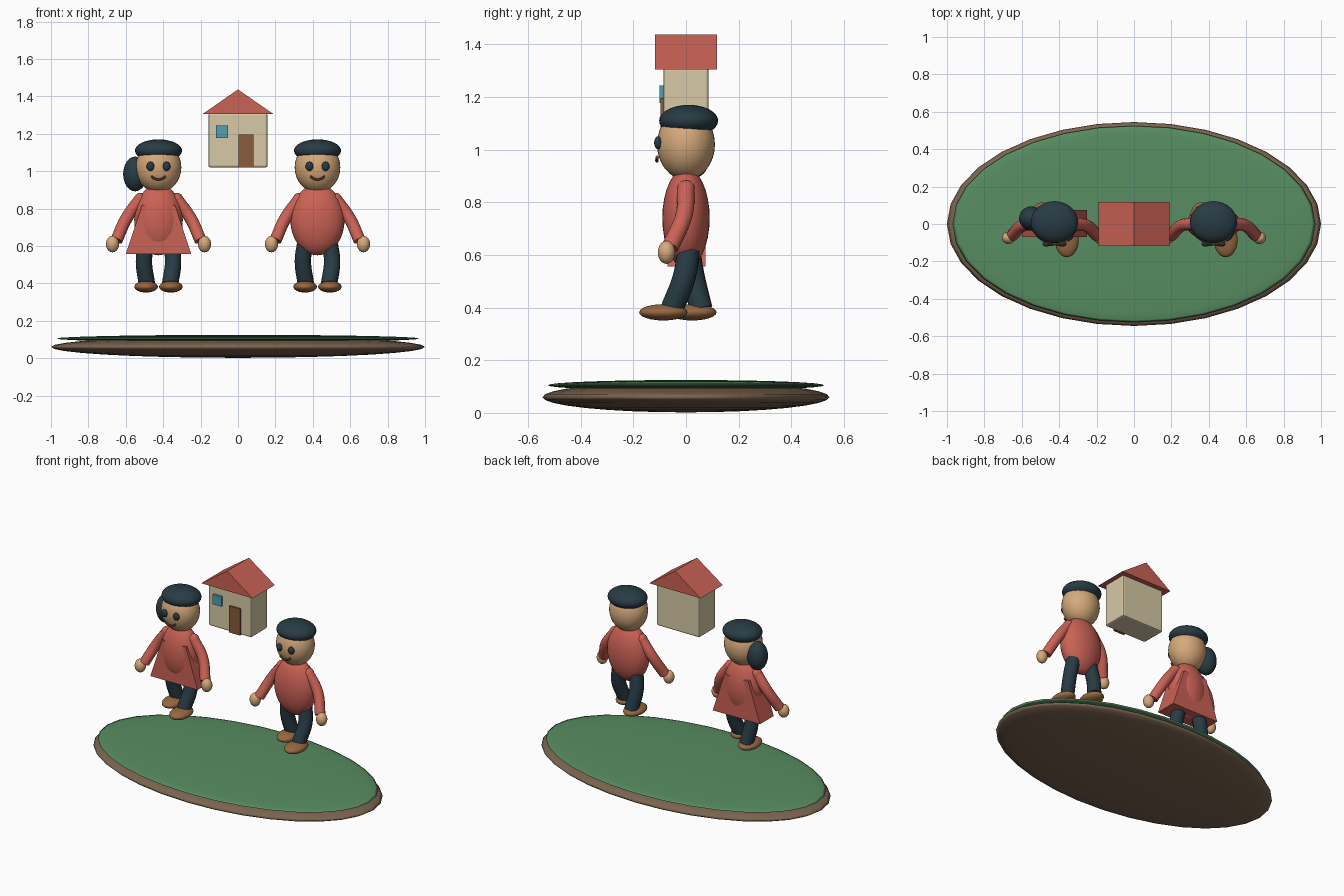
import bpy, bmesh, math

if "Cube" in bpy.data.objects:
    bpy.data.objects.remove(bpy.data.objects["Cube"])


def material(name, r, g, b):
    m = bpy.data.materials.new(name)
    m.diffuse_color = [(c / 255) ** 2.2 for c in (r, g, b)] + [1]
    m.use_nodes = True
    m.node_tree.nodes["Principled BSDF"].inputs["Base Color"].default_value = m.diffuse_color
    return m


SKIN = material("skin", 212, 168, 122)
RED = material("red", 202, 98, 86)
NAVY = material("navy", 44, 62, 70)
SHOE = material("shoe_brown", 150, 104, 66)
WOOD = material("wood", 134, 92, 62)
SOIL = material("soil", 122, 100, 80)
GRASS = material("grass", 88, 140, 98)
CREAM = material("cream", 214, 200, 164)
BLUE = material("blue", 84, 156, 176)


def ball(name, loc, radii, mat, seg=32, rings=16):
    bpy.ops.mesh.primitive_uv_sphere_add(segments=seg, ring_count=rings, radius=1, location=loc)
    o = bpy.context.object
    o.name = name
    o.scale = radii
    o.data.materials.append(mat)
    bpy.ops.object.transform_apply(location=False, rotation=False, scale=True)
    bpy.ops.object.shade_smooth()
    return o


def tube(name, pts, radius, mat, res=4):
    c = bpy.data.curves.new(name, 'CURVE')
    c.dimensions = '3D'
    c.bevel_depth = radius
    c.bevel_resolution = res
    c.use_fill_caps = True
    s = c.splines.new('BEZIER')
    s.bezier_points.add(len(pts) - 1)
    for p, co in zip(s.bezier_points, pts):
        p.co = co
        p.handle_left_type = p.handle_right_type = 'AUTO'
    o = bpy.data.objects.new(name, c)
    bpy.context.collection.objects.link(o)
    bpy.ops.object.select_all(action='DESELECT')
    o.select_set(True)
    bpy.context.view_layer.objects.active = o
    bpy.ops.object.convert(target='MESH')
    o = bpy.context.object
    o.name = name
    o.data.materials.append(mat)
    bpy.ops.object.shade_smooth_by_angle(angle=math.radians(40))
    return o


def prism(name, outline, y0, y1, mat, bevel=0):
    # extrude an x-z outline along y
    bm = bmesh.new()
    f = bm.faces.new([bm.verts.new((x, y0, z)) for x, z in outline])
    r = bmesh.ops.extrude_face_region(bm, geom=[f])
    bmesh.ops.translate(bm, vec=(0, y1 - y0, 0),
                        verts=[v for v in r['geom'] if isinstance(v, bmesh.types.BMVert)])
    bmesh.ops.recalc_face_normals(bm, faces=bm.faces)
    me = bpy.data.meshes.new(name)
    bm.to_mesh(me)
    bm.free()
    o = bpy.data.objects.new(name, me)
    bpy.context.collection.objects.link(o)
    me.materials.append(mat)
    if bevel:
        b = o.modifiers.new("bevel", 'BEVEL')
        b.width = bevel
        b.segments = 2
    return o


def rect(x0, x1, z0, z1):
    return [(x0, z0), (x1, z0), (x1, z1), (x0, z1)]


# ground
ball("soil_base", (0, 0, 0.06), (1.0, 0.545, 0.058), SOIL)
ball("grass_top", (0, 0, 0.105), (0.97, 0.525, 0.02), GRASS)


def child(tag, x, torso_rx):
    # torso and head
    ball(tag + "_torso", (x, 0, 0.74), (torso_rx, 0.09, 0.19), RED)
    ball(tag + "_head", (x, 0, 1.02), (0.122, 0.11, 0.135), SKIN)
    ball(tag + "_hair", (x, 0.01, 1.11), (0.126, 0.112, 0.06), NAVY)
    # face
    tube(tag + "_mouth", [(x - 0.038, -0.109, 0.973), (x - 0.02, -0.111, 0.96), (x, -0.11, 0.956),
                          (x + 0.02, -0.111, 0.96), (x + 0.038, -0.109, 0.973)], 0.006, WOOD, 2)
    for s, side in ((-1, "left"), (1, "right")):
        ball(f"{tag}_{side}_eye", (x + s * 0.043, -0.106, 1.026), (0.021, 0.015, 0.025), NAVY, 16, 10)
        # arms
        tube(f"{tag}_{side}_arm", [(x + s * 0.098, 0, 0.85), (x + s * 0.17, -0.008, 0.75),
                                   (x + s * 0.225, -0.06, 0.63)], 0.033, RED)
        ball(f"{tag}_{side}_shoulder", (x + s * 0.098, 0, 0.85), (0.034, 0.034, 0.034), RED, 16, 10)
        ball(f"{tag}_{side}_hand", (x + s * 0.246, -0.074, 0.61), (0.035, 0.033, 0.044), SKIN, 20, 12)
        # striding legs: one foot ahead of the other
        ankle = -0.053 if s > 0 else 0.057
        tube(f"{tag}_{side}_leg", [(x + s * 0.065, 0.01, 0.62), (x + s * 0.078, 0.01 + ankle * 0.3, 0.52),
                                   (x + s * 0.062, ankle, 0.395)], 0.044, NAVY)
        ball(f"{tag}_{side}_shoe", (x + s * 0.066, ankle - 0.033, 0.382), (0.063, 0.092, 0.031), SHOE, 24, 12)


child("girl", -0.425, 0.13)
child("boy", 0.425, 0.145)

# girl's skirt and side ponytail
gx = -0.425
prism("girl_skirt", [(gx - 0.175, 0.557), (gx + 0.175, 0.557), (gx + 0.088, 0.82), (gx - 0.088, 0.82)],
      -0.07, 0.075, RED)
ball("girl_ponytail", (-0.55, 0.03, 0.985), (0.064, 0.064, 0.093), NAVY)

# house
prism("house_walls", rect(-0.158, 0.158, 1.02, 1.31), -0.086, 0.086, CREAM, 0.01)
prism("house_roof", [(-0.19, 1.305), (0.19, 1.305), (0, 1.437)], -0.117, 0.117, RED)
prism("house_door", rect(0.002, 0.083, 1.02, 1.197), -0.097, -0.08, WOOD)
prism("house_window", rect(-0.118, -0.053, 1.178, 1.243), -0.1, -0.08, BLUE)
